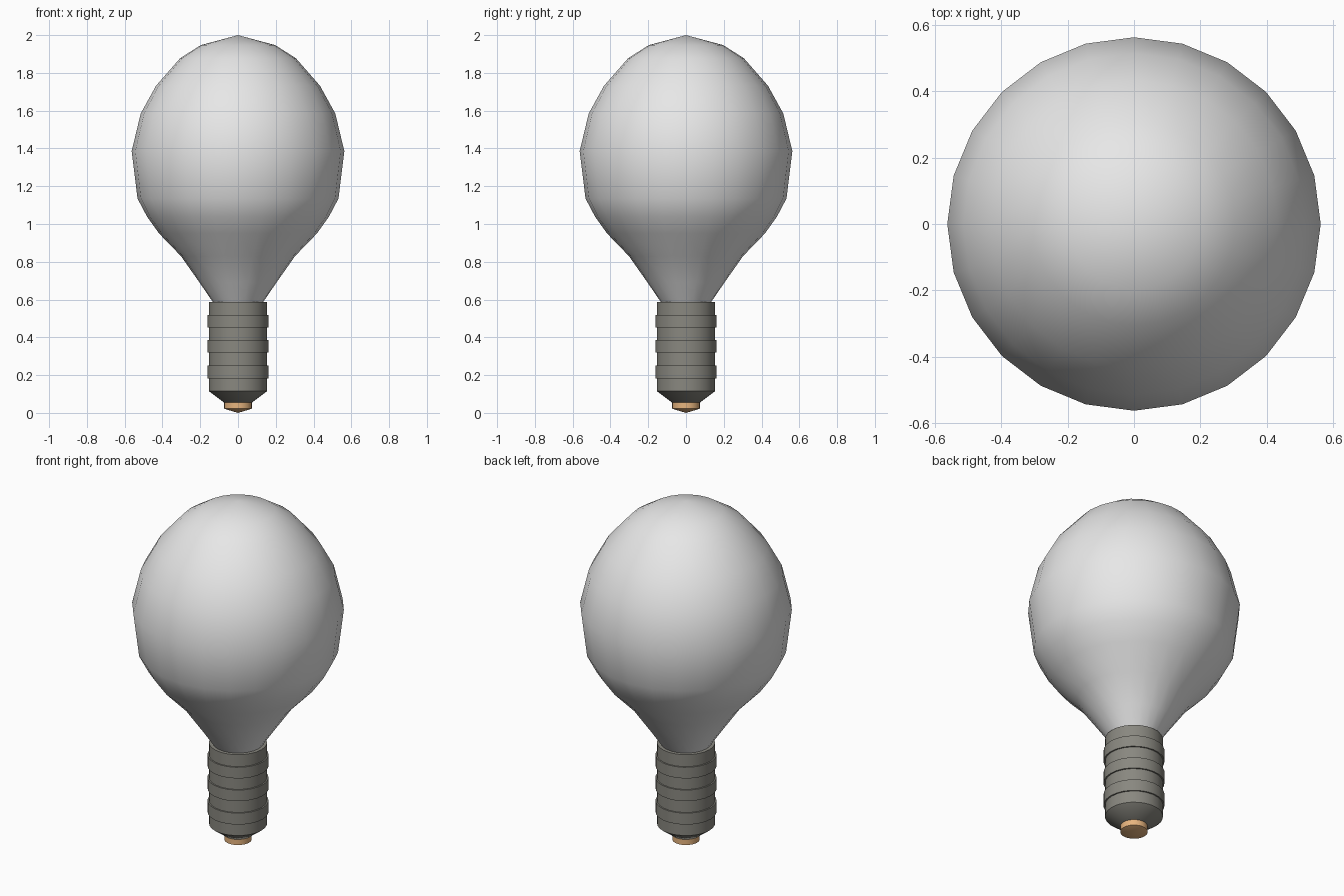
import bpy, bmesh, math

if "Cube" in bpy.data.objects:
    bpy.data.objects.remove(bpy.data.objects["Cube"])

SIDES = 24


def material(name, rgb):
    m = bpy.data.materials.new(name)
    m.diffuse_color = (*rgb, 1)
    m.use_nodes = True
    m.node_tree.nodes["Principled BSDF"].inputs["Base Color"].default_value = m.diffuse_color
    return m


def lathe(name, profile, mat, angle=40):
    """Revolve (radius, height) points around z; radius 0 makes a pole."""
    bm = bmesh.new()
    rings = []
    for r, z in profile:
        n = SIDES if r > 0 else 1
        rings.append([bm.verts.new((r * math.cos(2 * math.pi * i / SIDES),
                                    r * math.sin(2 * math.pi * i / SIDES), z))
                      for i in range(n)])
    for a, b in zip(rings, rings[1:]):
        for i in range(SIDES):
            j = (i + 1) % SIDES
            corners = [a[i % len(a)], a[j % len(a)], b[j % len(b)], b[i % len(b)]]
            bm.faces.new(list(dict.fromkeys(corners)))
    bmesh.ops.recalc_face_normals(bm, faces=bm.faces)
    mesh = bpy.data.meshes.new(name)
    bm.to_mesh(mesh)
    bm.free()
    mesh.materials.append(mat)
    ob = bpy.data.objects.new(name, mesh)
    bpy.context.collection.objects.link(ob)
    bpy.ops.object.select_all(action='DESELECT')
    ob.select_set(True)
    bpy.context.view_layer.objects.active = ob
    bpy.ops.object.shade_smooth_by_angle(angle=math.radians(angle))
    return ob


glass = material("frosted glass", (0.8, 0.8, 0.8))
metal = material("dark metal", (0.25, 0.245, 0.215))
copper = material("copper", (0.8, 0.46, 0.21))

# Glass envelope
lathe("glass_bulb", [(0, 2.0), (0.197, 1.947), (0.306, 1.878), (0.434, 1.732),
                     (0.515, 1.585), (0.563, 1.386), (0.532, 1.135), (0.482, 1.04),
                     (0.418, 0.95), (0.302, 0.83), (0.205, 0.692), (0.132, 0.585)], glass)

# Screw cap with three raised thread bands
R, BAND = 0.154, 0.162
cap = [(0, 0.588), (R, 0.588)]
for top, bottom in ((0.518, 0.453), (0.385, 0.32), (0.25, 0.183)):
    cap += [(R, top), (BAND, top), (BAND, bottom), (R, bottom)]
cap += [(R, 0.115), (0.074, 0.055), (0, 0.055)]
lathe("screw_cap", cap, metal, 50)

# Contact tip
lathe("contact_tip", [(0, 0.056), (0.073, 0.056), (0.073, 0.022), (0, 0.0)], copper)
